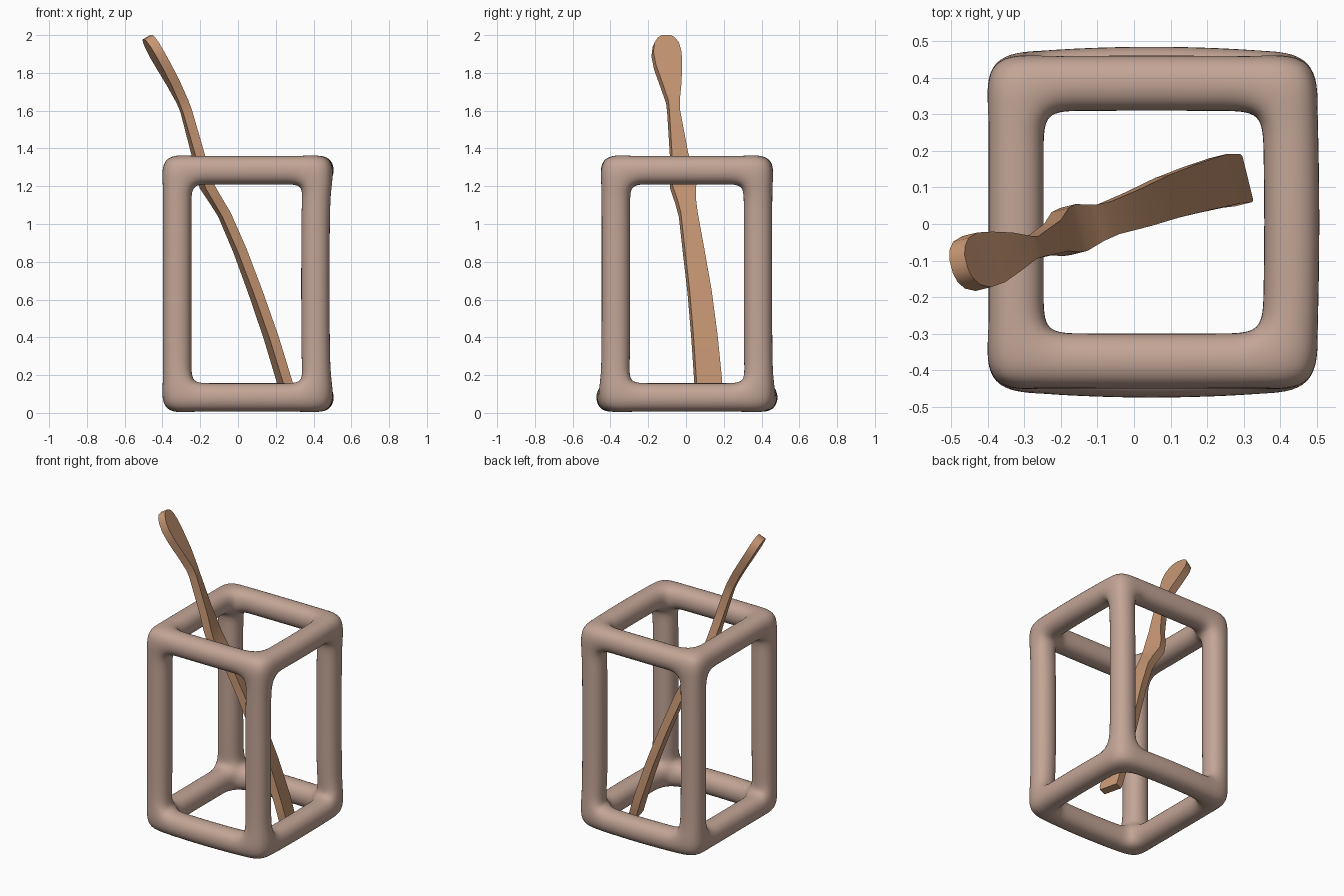
import bpy, bmesh
from itertools import product
from mathutils import Vector

if "Cube" in bpy.data.objects:
    bpy.data.objects.remove(bpy.data.objects["Cube"])


def material(name, rgb):
    m = bpy.data.materials.new(name)
    m.diffuse_color = (*rgb, 1)
    m.use_nodes = True
    m.node_tree.nodes["Principled BSDF"].inputs["Base Color"].default_value = m.diffuse_color
    return m


def finish(name, bm, mat):
    bmesh.ops.recalc_face_normals(bm, faces=bm.faces)
    me = bpy.data.meshes.new(name)
    bm.to_mesh(me)
    bm.free()
    me.materials.append(mat)
    ob = bpy.data.objects.new(name, me)
    bpy.context.collection.objects.link(ob)
    bpy.ops.object.select_all(action='DESELECT')
    ob.select_set(True)
    bpy.context.view_layer.objects.active = ob
    return ob


clay = material("dusty_clay", (0.546, 0.376, 0.305))
wood = material("tan_wood", (0.565, 0.305, 0.171))


# Frame: twelve square bars along the edges of a box, rounded by subdivision
def stops(lo, hi):
    return [lo, lo + 0.164, lo + 0.25, (lo + hi) / 2, hi - 0.25, hi - 0.164, hi]


axes = [stops(-0.404, 0.5), stops(-0.453, 0.463), stops(0.0, 1.367)]
N = 6


def is_bar(c):
    return sum(i in (0, N - 1) for i in c) >= 2


def place(i):
    p = Vector([axes[a][i[a]] for a in range(3)])
    u, v = (p.x - 0.048) / 0.452, (p.y - 0.005) / 0.458
    low = p.z < 0.3
    # the rings bow gently outwards
    if p.z < 0.2 or p.z > 1.15:
        if abs(v) > 0.6:
            p.y += (1 if v > 0 else -1) * (0.03 if low else 0.004) * max(0, 1 - u * u)
        if u > 0.6:
            p.x += 0.014 * max(0, 1 - v * v)
    elif u > 0.5:
        p.x -= 0.008
    return p


bm = bmesh.new()
verts = {}
for c in product(range(N), repeat=3):
    if not is_bar(c):
        continue
    for a, side in product(range(3), (0, 1)):
        n = list(c)
        n[a] += 2 * side - 1
        if 0 <= n[a] < N and is_bar(n):
            continue
        b, d = (a + 1) % 3, (a + 2) % 3
        quad = []
        for s, t in ((0, 0), (1, 0), (1, 1), (0, 1)):
            k = list(c)
            k[a] += side
            k[b] += s
            k[d] += t
            k = tuple(k)
            if k not in verts:
                verts[k] = bm.verts.new(place(k))
            quad.append(verts[k])
        bm.faces.new(quad)
frame = finish("holder_frame", bm, clay)
sub = frame.modifiers.new("round", 'SUBSURF')
sub.levels = sub.render_levels = 3
bpy.ops.object.shade_smooth()

# Spoon: flat section swept along a leaning path (x, y, z, half width)
path = [
    (0.287, 0.120, 0.018, 0.062), (0.283, 0.120, 0.04, 0.068), (0.248, 0.118, 0.16, 0.07),
    (0.175, 0.098, 0.40, 0.066), (0.092, 0.072, 0.64, 0.06), (0.01, 0.04, 0.86, 0.053),
    (-0.072, 0.012, 1.05, 0.046), (-0.115, -0.002, 1.12, 0.051), (-0.165, -0.015, 1.2, 0.066),
    (-0.187, -0.022, 1.27, 0.062), (-0.212, -0.037, 1.37, 0.044), (-0.275, -0.066, 1.6, 0.029),
    (-0.295, -0.069, 1.65, 0.032), (-0.34, -0.08, 1.74, 0.053), (-0.39, -0.095, 1.83, 0.071),
    (-0.43, -0.103, 1.9, 0.077), (-0.457, -0.107, 1.95, 0.066), (-0.472, -0.109, 1.977, 0.045),
    (-0.479, -0.11, 1.989, 0.02),
]
across = Vector((-0.24, 0.97, 0)).normalized()
bm = bmesh.new()
rings = []
for i, (x, y, z, w) in enumerate(path):
    a, b = path[max(i - 1, 0)], path[min(i + 1, len(path) - 1)]
    tangent = (Vector(b[:3]) - Vector(a[:3])).normalized()
    up = tangent.cross(across).normalized() * 0.025
    p = Vector((x, y, z))
    rings.append([bm.verts.new(p + across * w * s + up * t)
                  for s, t in ((-1, -1), (1, -1), (1, 1), (-1, 1))])
for r, q in zip(rings, rings[1:]):
    for k in range(4):
        bm.faces.new((r[k], r[(k + 1) % 4], q[(k + 1) % 4], q[k]))
bm.faces.new(rings[0])
bm.faces.new(rings[-1])
spoon = finish("spoon", bm, wood)
bpy.ops.object.shade_smooth_by_angle(angle=0.7)
